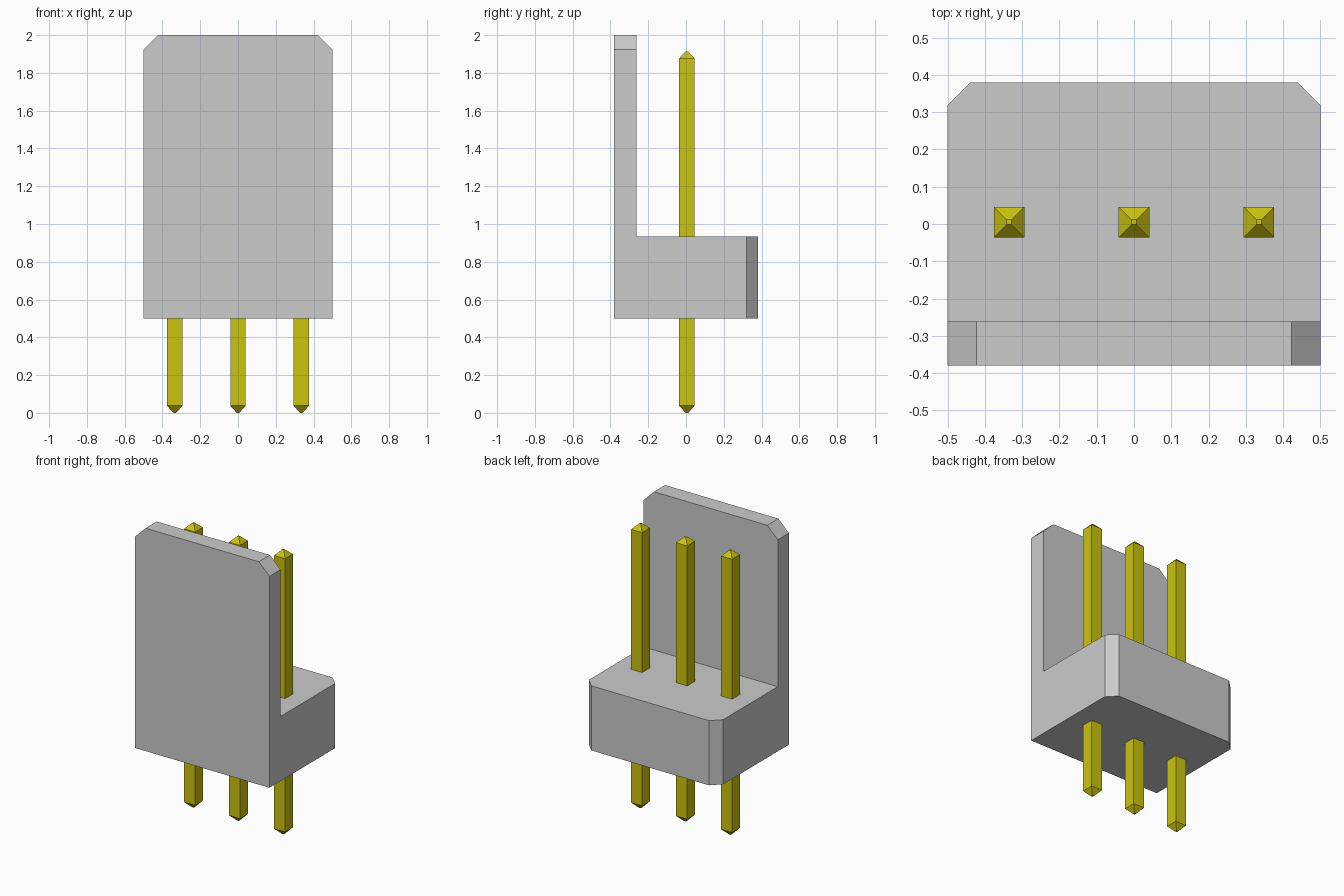
import bpy
import bmesh

cube = bpy.data.objects.get("Cube")
if cube:
    bpy.data.objects.remove(cube, do_unlink=True)


def material(name, rgb):
    mat = bpy.data.materials.new(name)
    mat.use_nodes = True
    mat.diffuse_color = (*rgb, 1)
    mat.node_tree.nodes["Principled BSDF"].inputs["Base Color"].default_value = (*rgb, 1)
    return mat


def loft(name, rings, mat):
    """Solid through matching rings of points, capped at both ends."""
    bm = bmesh.new()
    loops = [[bm.verts.new(p) for p in ring] for ring in rings]
    n = len(loops[0])
    for low, high in zip(loops, loops[1:]):
        for i in range(n):
            j = (i + 1) % n
            bm.faces.new((low[i], low[j], high[j], high[i]))
    bm.faces.new(loops[0][::-1])
    bm.faces.new(loops[-1])
    bmesh.ops.recalc_face_normals(bm, faces=bm.faces)
    mesh = bpy.data.meshes.new(name)
    bm.to_mesh(mesh)
    bm.free()
    mesh.materials.append(mat)
    obj = bpy.data.objects.new(name, mesh)
    bpy.context.collection.objects.link(obj)
    return obj


def clipped_profile(half_width, low, high, clip_x, clip_high):
    """Rectangle with its two upper corners cut off."""
    return [(-half_width, low), (half_width, low), (half_width, clip_high),
            (clip_x, high), (-clip_x, high), (-half_width, clip_high)]


housing_grey = material("housing grey", (0.6, 0.6, 0.6))
pin_yellow = material("pin yellow", (0.6, 0.55, 0.005))

BOTTOM, BASE_TOP, TOP = 0.5, 0.935, 2.0
FRONT, WALL_BACK, BACK = -0.38, -0.262, 0.38

# Upright front wall with clipped top corners
wall = clipped_profile(0.5, BOTTOM, TOP, 0.422, 1.923)
loft("front_wall", [[(x, y, z) for x, z in wall] for y in (FRONT, WALL_BACK)], housing_grey)

# Base block with clipped rear corners
base = clipped_profile(0.5, WALL_BACK, BACK, 0.438, 0.319)
loft("base_block", [[(x, y, z) for x, y in base] for z in (BOTTOM, BASE_TOP)], housing_grey)

# Square pins tapering to small flat tips at both ends
PIN_Y, PIN_HALF, TIP_HALF = 0.005, 0.041, 0.007
levels = [(0.0, TIP_HALF), (0.038, PIN_HALF), (1.877, PIN_HALF), (1.912, TIP_HALF)]
for name, px in (("right_pin", -0.335), ("middle_pin", 0.0), ("left_pin", 0.335)):
    rings = [[(px + sx * h, PIN_Y + sy * h, z)
              for sx, sy in ((-1, -1), (1, -1), (1, 1), (-1, 1))] for z, h in levels]
    loft(name, rings, pin_yellow)
